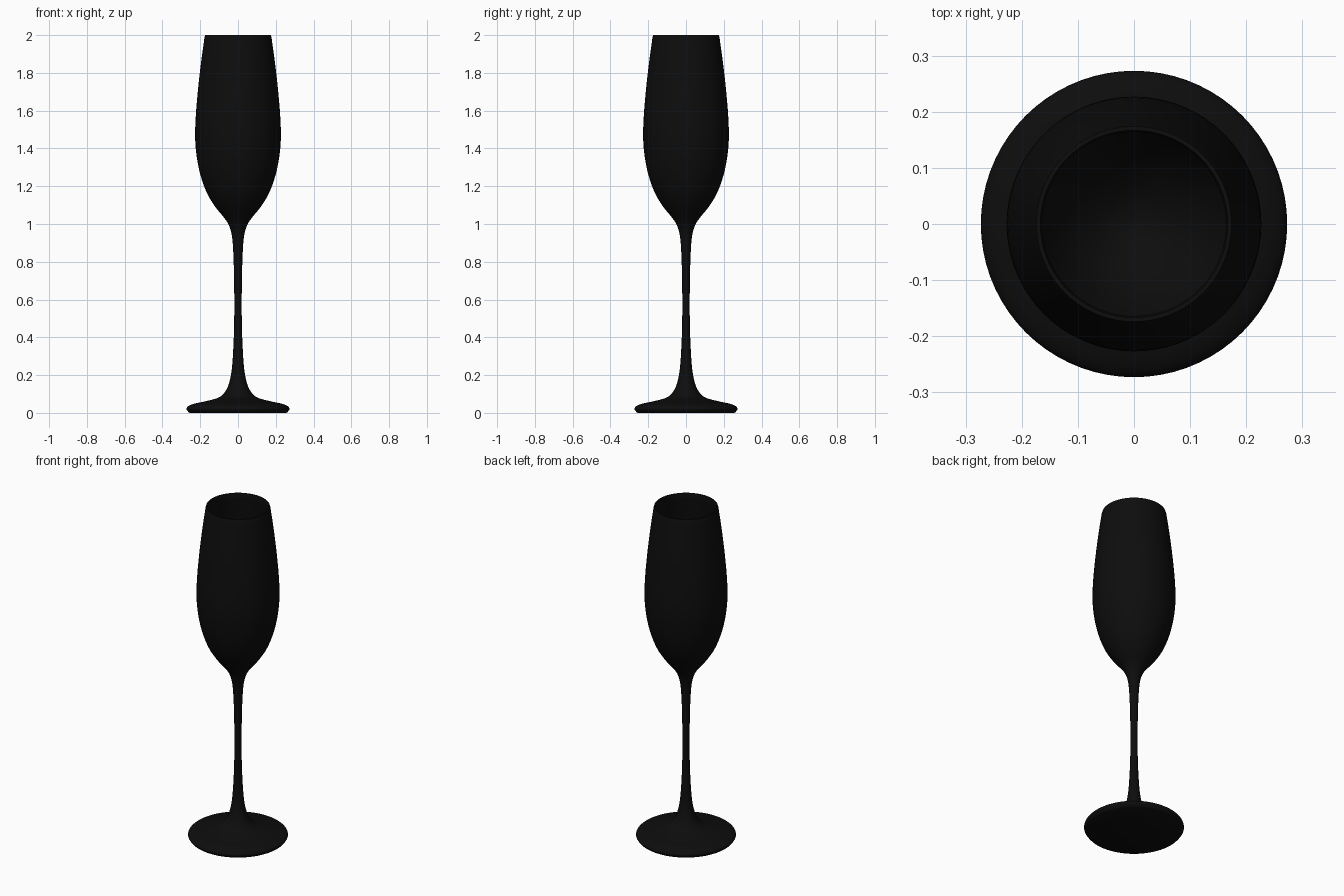
import bpy, bmesh, math
from mathutils import Vector

if "Cube" in bpy.data.objects:
    bpy.data.objects.remove(bpy.data.objects["Cube"])

SEGMENTS = 72

glass = bpy.data.materials.new("black glass")
glass.diffuse_color = (0.004, 0.004, 0.004, 1)
glass.use_nodes = True
glass.node_tree.nodes["Principled BSDF"].inputs["Base Color"].default_value = glass.diffuse_color


def smooth_curve(points, steps=4):
    """Catmull-Rom curve through (radius, height) points."""
    p = [Vector(q) for q in points]
    p = [2 * p[0] - p[1]] + p + [2 * p[-1] - p[-2]]
    out = []
    for a, b, c, d in zip(p, p[1:], p[2:], p[3:]):
        for i in range(steps):
            t = i / steps
            out.append(0.5 * (2 * b + (c - a) * t + (2 * a - 5 * b + 4 * c - d) * t ** 2
                              + (3 * b - a - 3 * c + d) * t ** 3))
    return out + [p[-2]]


def lathe(name, profile):
    bm = bmesh.new()
    verts = [bm.verts.new((max(r, 0), 0, z)) for r, z in profile]
    edges = [bm.edges.new(pair) for pair in zip(verts, verts[1:])]
    bmesh.ops.spin(bm, geom=verts + edges, cent=(0, 0, 0), axis=(0, 0, 1),
                   angle=2 * math.pi, steps=SEGMENTS)
    bmesh.ops.remove_doubles(bm, verts=bm.verts, dist=0.0002)
    bmesh.ops.recalc_face_normals(bm, faces=bm.faces)
    mesh = bpy.data.meshes.new(name)
    bm.to_mesh(mesh)
    bm.free()
    mesh.materials.append(glass)
    obj = bpy.data.objects.new(name, mesh)
    bpy.context.collection.objects.link(obj)
    bpy.context.view_layer.objects.active = obj
    obj.select_set(True)
    bpy.ops.object.shade_smooth_by_angle(angle=math.radians(40))
    obj.select_set(False)
    return obj


# Flat underside of the foot
underside = [(0, 0), (0.255, 0)]

# Rounded foot edge, flared foot and slender stem
foot_stem = [(0.262, 0.004), (0.273, 0.020), (0.264, 0.035), (0.235, 0.048),
             (0.17, 0.062), (0.105, 0.080), (0.073, 0.106), (0.049, 0.152),
             (0.033, 0.23), (0.024, 0.36), (0.020, 0.50), (0.020, 0.65),
             (0.023, 0.80), (0.030, 0.92)]

# Outside of the bowl up to the rim
bowl_outer = [(0.045, 0.985), (0.071, 1.03), (0.12, 1.09), (0.165, 1.165),
              (0.199, 1.26), (0.219, 1.36), (0.227, 1.46), (0.223, 1.58),
              (0.211, 1.72), (0.195, 1.86), (0.177, 1.99)]

# Rounded rim and inside of the bowl
rim = [(0.174, 2.0), (0.167, 2.0)]
bowl_inner = [(0.164, 1.99), (0.184, 1.86), (0.200, 1.72), (0.212, 1.58),
              (0.216, 1.46), (0.208, 1.36), (0.188, 1.27), (0.154, 1.18),
              (0.110, 1.11), (0.05, 1.06), (0, 1.045)]

lathe("flute_glass", [Vector(q) for q in underside]
      + smooth_curve(foot_stem + bowl_outer)
      + [Vector(q) for q in rim] + smooth_curve(bowl_inner))
